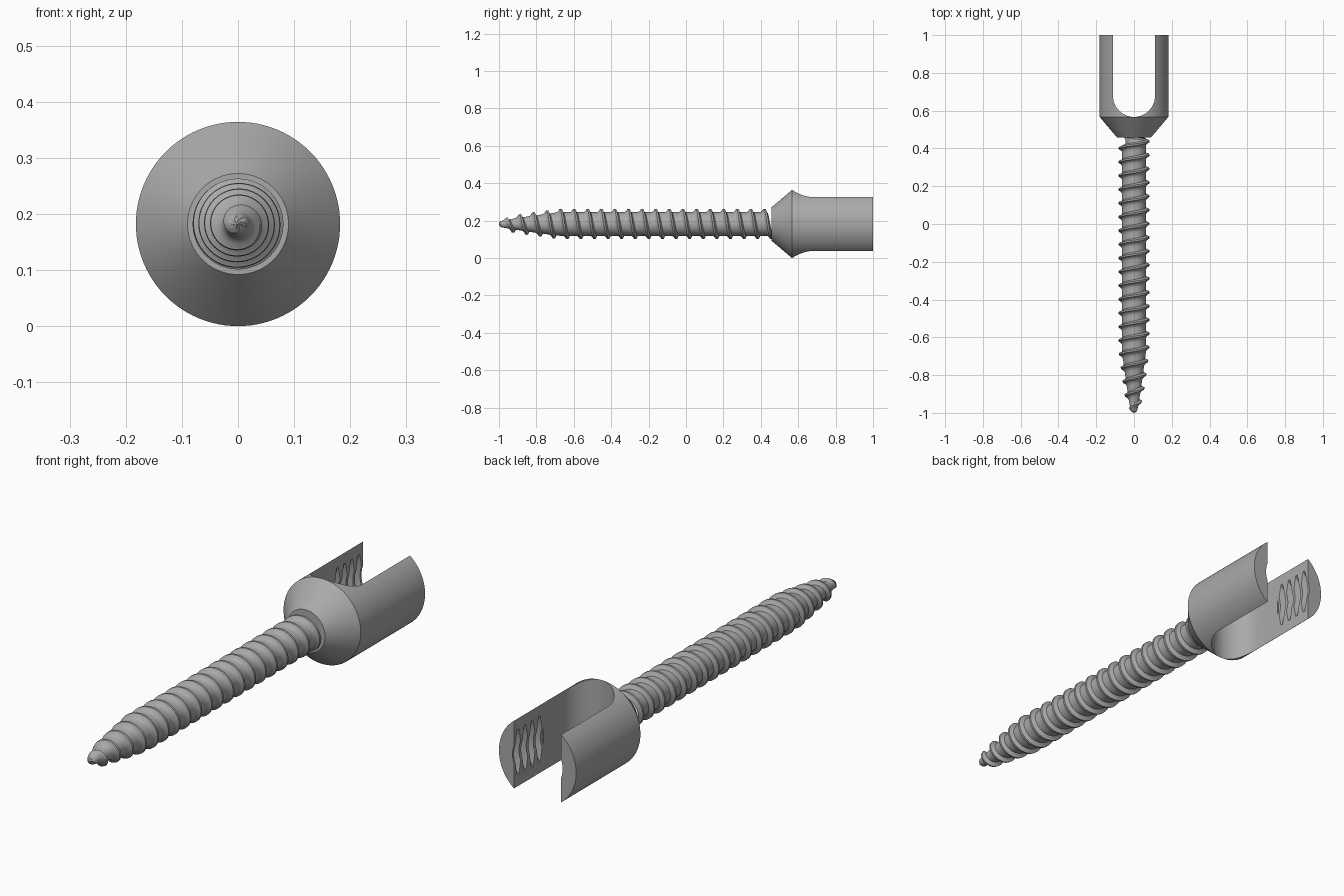
import bpy, bmesh, math
from mathutils import Matrix, Vector

if "Cube" in bpy.data.objects:
    bpy.data.objects.remove(bpy.data.objects["Cube"], do_unlink=True)

R = 0.182            # head radius, also the height of the axis
PITCH = 0.0727
TURN = 48            # steps per thread turn

steel = bpy.data.materials.new("grey_steel")
steel.use_nodes = True
steel.diffuse_color = (0.4, 0.4, 0.4, 1)
steel.node_tree.nodes["Principled BSDF"].inputs["Base Color"].default_value = (0.4, 0.4, 0.4, 1)


def finish(bm, name):
    """Turn a bmesh into an object lying along y at axis height."""
    bmesh.ops.recalc_face_normals(bm, faces=bm.faces)
    mesh = bpy.data.meshes.new(name)
    bm.to_mesh(mesh)
    bm.free()
    mesh.materials.append(steel)
    ob = bpy.data.objects.new(name, mesh)
    ob.location.z = R
    bpy.context.collection.objects.link(ob)
    return ob


def lathe(name, profile, steps=96):
    """Revolve (y, radius) points about the y axis."""
    bm = bmesh.new()
    verts = [bm.verts.new((r, y, 0)) for y, r in profile]
    edges = [bm.edges.new(pair) for pair in zip(verts, verts[1:])]
    bmesh.ops.spin(bm, geom=verts + edges, cent=(0, 0, 0), axis=(0, 1, 0),
                   angle=math.tau, steps=steps, use_duplicate=False)
    bmesh.ops.remove_doubles(bm, verts=bm.verts, dist=1e-5)
    return finish(bm, name)


def select_only(ob):
    bpy.ops.object.select_all(action='DESELECT')
    ob.select_set(True)
    bpy.context.view_layer.objects.active = ob


def cut(ob, cutter):
    mod = ob.modifiers.new("cut", 'BOOLEAN')
    mod.operation = 'DIFFERENCE'
    mod.solver = 'EXACT'
    mod.object = cutter
    cutter.hide_render = True
    select_only(ob)
    bpy.ops.object.modifier_apply(modifier=mod.name)
    bpy.data.objects.remove(cutter, do_unlink=True)


def smooth(ob, degrees):
    select_only(ob)
    bpy.ops.object.shade_smooth_by_angle(angle=math.radians(degrees))


# Head: cone and cylinder
head = lathe("fork_head", [(0.458, 0), (0.458, 0.09), (0.567, R), (1, R), (1, 0)])

# U-shaped slot through the head, along z
half, bottom = 0.111, 0.678
outline = [(half * math.cos(a), bottom + half * math.sin(a))
           for a in (math.pi + math.pi * i / 32 for i in range(33))]
outline += [(half, 1.2), (-half, 1.2)]
bm = bmesh.new()
face = bm.faces.new([bm.verts.new((x, y, -0.3)) for x, y in outline])
wall = bmesh.ops.extrude_face_region(bm, geom=[face])
bmesh.ops.translate(bm, vec=(0, 0, 0.6),
                    verts=[v for v in wall["geom"] if isinstance(v, bmesh.types.BMVert)])
cut(head, finish(bm, "slot_cutter"))

# Grooved bore between the arms
bore = [(0.80, 0), (0.80, 0.118)]
for i in range(4):
    y = 0.812 + 0.048 * i
    bore += [(y, 0.118), (y + 0.012, 0.148), (y + 0.022, 0.148), (y + 0.034, 0.118)]
bore += [(1.1, 0.118), (1.1, 0)]
cut(head, lathe("bore_cutter", bore))
smooth(head, 30)


# Screw shaft: one helical strip carrying core and thread
def core_radius(y):
    t = min(max((y + 1) / 0.32, 0), 1)
    nose = min(max((y + 1) / 0.016, 0), 1)
    return (0.014 + 0.049 * t ** 0.85) * math.sqrt(nose * (2 - nose))


def thread_height(y):
    return 0.018 * min(max((y + 0.995) / 0.06, 0), 1)


# Thread section: (fraction of pitch, fraction of thread height)
section = [(0, 0), (0.15, 0), (0.3, 0), (0.45, 0), (0.58, 0.12), (0.68, 0.45),
           (0.76, 1), (0.88, 1), (0.97, 0.1), (1, 0)]
start = 0.365 - 0.82 * PITCH - 20 * PITCH
bm = bmesh.new()
rows = []
for i in range(int(21.4 * TURN)):
    angle = math.tau * i / TURN
    row = []
    for u, h in section:
        y = max(start + PITCH * (u + i / TURN), -1)
        r = core_radius(y) + h * thread_height(y)
        row.append(bm.verts.new((r * math.cos(angle), y, -r * math.sin(angle))))
    rows.append(row)
for a, b in zip(rows, rows[1:]):
    for k in range(len(section) - 1):
        bm.faces.new((a[k], a[k + 1], b[k + 1], b[k]))
bmesh.ops.remove_doubles(bm, verts=bm.verts, dist=1e-5)
bmesh.ops.dissolve_degenerate(bm, edges=bm.edges, dist=1e-5)
shaft = finish(bm, "threaded_shaft")
smooth(shaft, 35)
